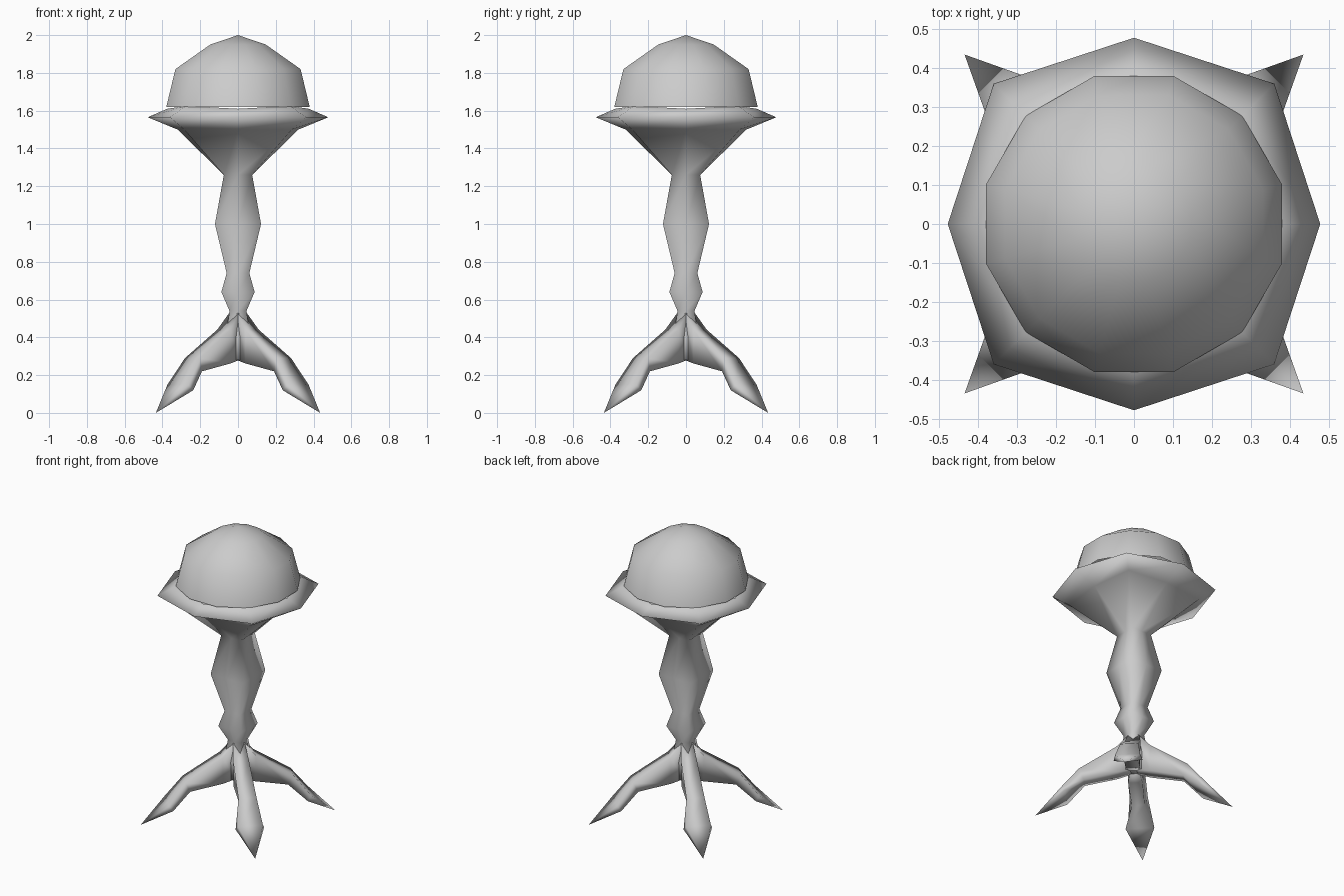
import bpy, bmesh, math
from mathutils import Vector, Matrix

if "Cube" in bpy.data.objects:
    bpy.data.objects.remove(bpy.data.objects["Cube"])


def loft(name, rings, cap_start=False, cap_end=False, copies=1):
    """Bridge rings of equal point count; a one-point ring closes to a tip."""
    bm = bmesh.new()
    for k in range(copies):
        rot = Matrix.Rotation(k * 2 * math.pi / copies, 4, 'Z')
        loops = [[bm.verts.new(rot @ Vector(p)) for p in r] for r in rings]
        for a, b in zip(loops, loops[1:]):
            n = max(len(a), len(b))
            for i in range(n):
                j = (i + 1) % n
                if len(b) == 1:
                    bm.faces.new((a[i], a[j], b[0]))
                else:
                    bm.faces.new((a[i], a[j], b[j], b[i]))
        if cap_start:
            bm.faces.new(loops[0][::-1])
        if cap_end:
            bm.faces.new(loops[-1])
    bmesh.ops.recalc_face_normals(bm, faces=bm.faces)
    me = bpy.data.meshes.new(name)
    bm.to_mesh(me)
    bm.free()
    for p in me.polygons:
        p.use_smooth = True
    ob = bpy.data.objects.new(name, me)
    bpy.context.collection.objects.link(ob)
    return ob


def oct_ring(axis, corner, z, corner_z=None):
    """Eight points: 'axis' on the x/y axes, 'corner' on the diagonals."""
    cz = z if corner_z is None else corner_z
    pts = []
    for i in range(8):
        t = i * math.pi / 4
        r, h = (corner * math.sqrt(2), cz) if i % 2 else (axis, z)
        pts.append((r * math.cos(t), r * math.sin(t), h))
    return pts


def ring12(r, z):
    return [(r * math.cos(math.radians(15 + 30 * i)),
             r * math.sin(math.radians(15 + 30 * i)), z) for i in range(12)]


# Square-section stem flaring into the eight-sided cup and pointed rim
stem_profile = [(.06, .28), (.065, .40), (.045, .54), (.088, .64),
                (.06, .74), (.122, 1.0), (.075, 1.26)]
rings = [oct_ring(h, h, z) for h, z in stem_profile]
rings += [oct_ring(.32, .285, 1.50),
          oct_ring(.478, .36, 1.565),
          oct_ring(.375, .275, 1.61, 1.625)]
loft("stem_and_cup", rings, cap_start=True)

# Twelve-sided domed ball
loft("dome", [ring12(.393, 1.62), ring12(.343, 1.82),
              ring12(.152, 1.95), [(0, 0, 2.0)]])

# Four diagonal legs: (radius, height, half width) for top and bottom edges
sections = [((.02, .54, .035), (.02, .28, .03)),
            ((.106, .44, .05), (.10, .262, .045)),
            ((.34, .29, .057), (.31, .22, .04)),
            ((.45, .15, .078), (.425, .12, .09))]
d = Vector((1, 1, 0)).normalized()
s = Vector((-1, 1, 0)).normalized()
up = Vector((0, 0, 1))
leg = []
for (rt, zt, wt), (rb, zb, wb) in sections:
    top, bottom = d * rt + up * zt, d * rb + up * zb
    leg.append([top + s * wt, top - s * wt, bottom - s * wb, bottom + s * wb])
leg.append([d * .615])
loft("legs", leg, cap_start=True, copies=4)
